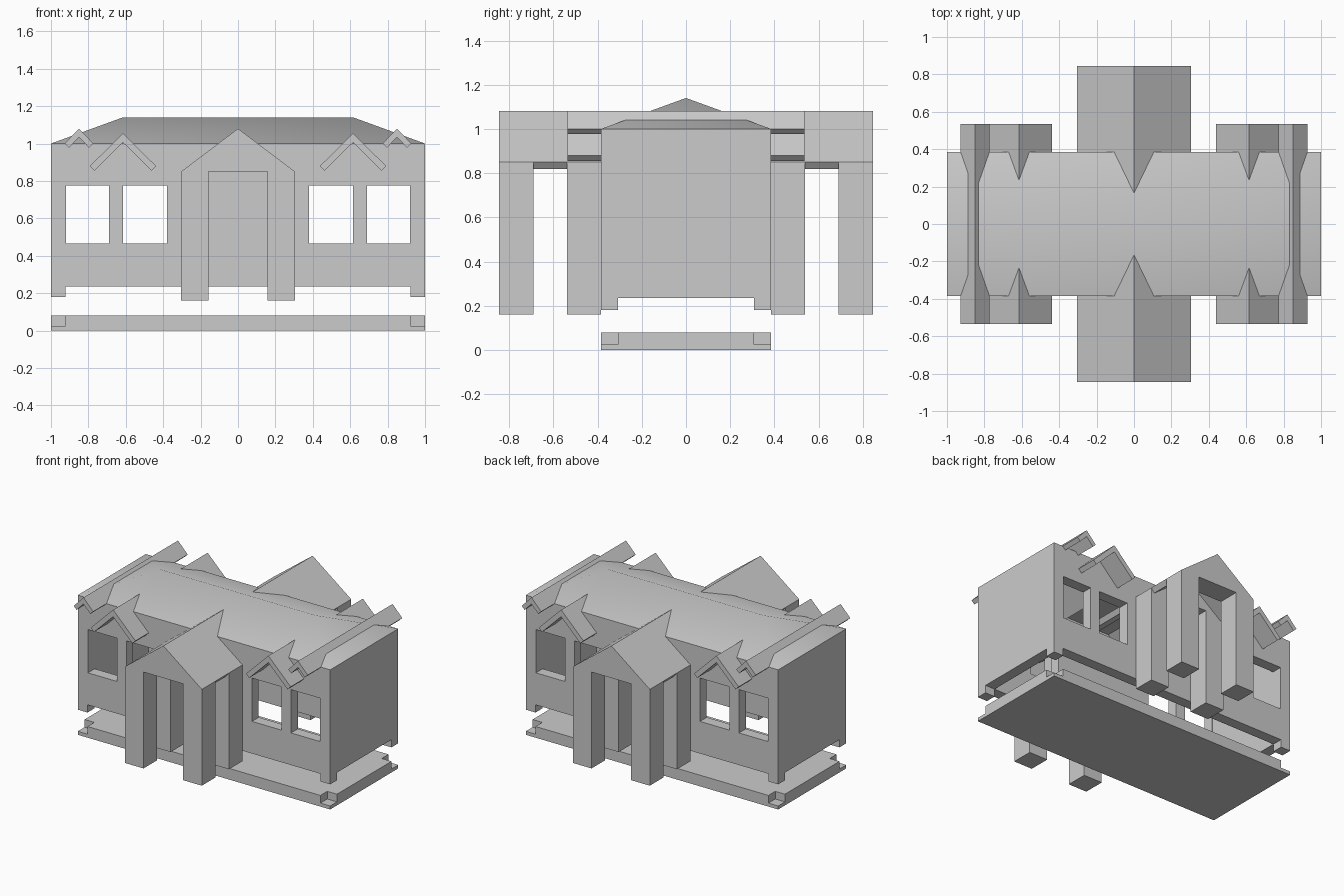
import bpy, bmesh, math
from mathutils import Vector

cube = bpy.data.objects.get("Cube")
if cube:
    bpy.data.objects.remove(cube, do_unlink=True)

grey = bpy.data.materials.new("plain grey")
grey.use_nodes = True
COLOUR = (0.6, 0.6, 0.6, 1)
grey.diffuse_color = COLOUR
grey.node_tree.nodes["Principled BSDF"].inputs["Base Color"].default_value = COLOUR

W, D, WALL = 1.0, 0.385, 0.077     # half width, half depth, wall thickness
EAVE, RIDGE = 1.0, 1.14


def make(name, bm):
    bmesh.ops.recalc_face_normals(bm, faces=bm.faces)
    mesh = bpy.data.meshes.new(name)
    bm.to_mesh(mesh)
    bm.free()
    mesh.materials.append(grey)
    ob = bpy.data.objects.new(name, mesh)
    bpy.context.collection.objects.link(ob)
    return ob


def box(name, x0, x1, y0, y1, z0, z1):
    bm = bmesh.new()
    bmesh.ops.create_cube(bm, size=1)
    for v in bm.verts:
        v.co = Vector((x1 if v.co.x > 0 else x0,
                       y1 if v.co.y > 0 else y0,
                       z1 if v.co.z > 0 else z0))
    return make(name, bm)


def prism(name, profile, y0, y1):
    """Extrude an (x, z) outline along y."""
    bm = bmesh.new()
    face = bm.faces.new([bm.verts.new((x, y0, z)) for x, z in profile])
    new = bmesh.ops.extrude_face_region(bm, geom=[face])["geom"]
    bmesh.ops.translate(bm, vec=(0, y1 - y0, 0),
                        verts=[g for g in new if isinstance(g, bmesh.types.BMVert)])
    return make(name, bm)


def cut(ob, *bounds):
    cutter = box("cutter", *bounds)
    cutter.hide_render = True
    mod = ob.modifiers.new("cut", 'BOOLEAN')
    mod.operation, mod.solver, mod.object = 'DIFFERENCE', 'EXACT', cutter
    bpy.context.view_layer.objects.active = ob
    bpy.ops.object.modifier_apply(modifier=mod.name)
    bpy.data.objects.remove(cutter, do_unlink=True)


def gable_slabs(name, x, apex, half, eave, thick, reach):
    """Two sloping slabs meeting at an apex, with square-cut ends."""
    slope = math.atan2(apex - eave, half)
    dx, dz = thick * math.sin(slope), thick * math.cos(slope)
    right = [(half, eave), (half - dx, eave - dz)]
    left = [(-half + dx, eave - dz), (-half, eave)]
    outline = [(0, apex)] + right + [(0, apex - thick / math.cos(slope))] + left
    return prism(name, [(x + px, pz) for px, pz in outline], -reach, reach)


# Floor slab with notched corners
floor = box("floor_slab", -W, W, -D, D, 0, 0.08)
for sx in (-1, 1):
    for sy in (-1, 1):
        xs = sorted((sx * (W - WALL), sx * 1.1))
        ys = sorted((sy * (D - WALL), sy * 0.5))
        cut(floor, *xs, *ys, 0.025, 0.2)

# Hollow walls standing on corner feet, with through windows
walls = box("walls", -W, W, -D, D, 0.18, EAVE)
cut(walls, -W + WALL, W - WALL, -D + WALL, D - WALL, 0, 1.2)
cut(walls, -W + WALL, W - WALL, -1, 1, 0, 0.235)
cut(walls, -2, 2, -D + WALL, D - WALL, 0, 0.235)
for x0, x1 in ((0.38, 0.615), (0.69, 0.92)):
    for a, b in ((x0, x1), (-x1, -x0)):
        cut(walls, a, b, -1, 1, 0.465, 0.775)

# Hipped main roof
bm = bmesh.new()
eaves = [bm.verts.new((x, y, EAVE)) for x, y in ((-W, -D), (W, -D), (W, D), (-W, D))]
ridge = [bm.verts.new((x, 0, RIDGE)) for x in (-0.615, 0.615)]
a, b, c, d = eaves
l, r = ridge
for f in ((a, b, r, l), (b, c, r), (c, d, l, r), (d, a, l), (d, c, b, a)):
    bm.faces.new(f)
roof = make("main_roof", bm)
bpy.ops.object.select_all(action='DESELECT')
roof.select_set(True)
bpy.context.view_layer.objects.active = roof
bpy.ops.object.shade_smooth_by_angle(angle=math.radians(30))

# Small gables running through the roof
for side, s in (("left", 1), ("right", -1)):
    gable_slabs(side + "_window_gable", s * 0.615, 1.055, 0.177, 0.88, 0.035, 0.535)
    gable_slabs(side + "_end_gable", s * 0.85, 1.08, 0.077, 1.0, 0.032, 0.535)

# Porches on both long sides: gabled frames under one roof
P, DOOR, P_EAVE, P_TOP, FOOT = 0.305, 0.157, 0.85, 1.08, 0.16
frame = [(-P, FOOT), (-DOOR, FOOT), (-DOOR, P_EAVE), (DOOR, P_EAVE),
         (DOOR, FOOT), (P, FOOT), (P, P_EAVE), (0, P_TOP), (-P, P_EAVE)]
for side, s in (("front", -1), ("back", 1)):
    for part, y0, y1 in (("outer", 0.69, 0.845), ("inner", D, 0.538)):
        prism(f"{side}_porch_{part}_frame", frame, *sorted((s * y0, s * y1)))
gable_slabs("porch_roof", 0, P_TOP, P, P_EAVE, 0.04, 0.69)
